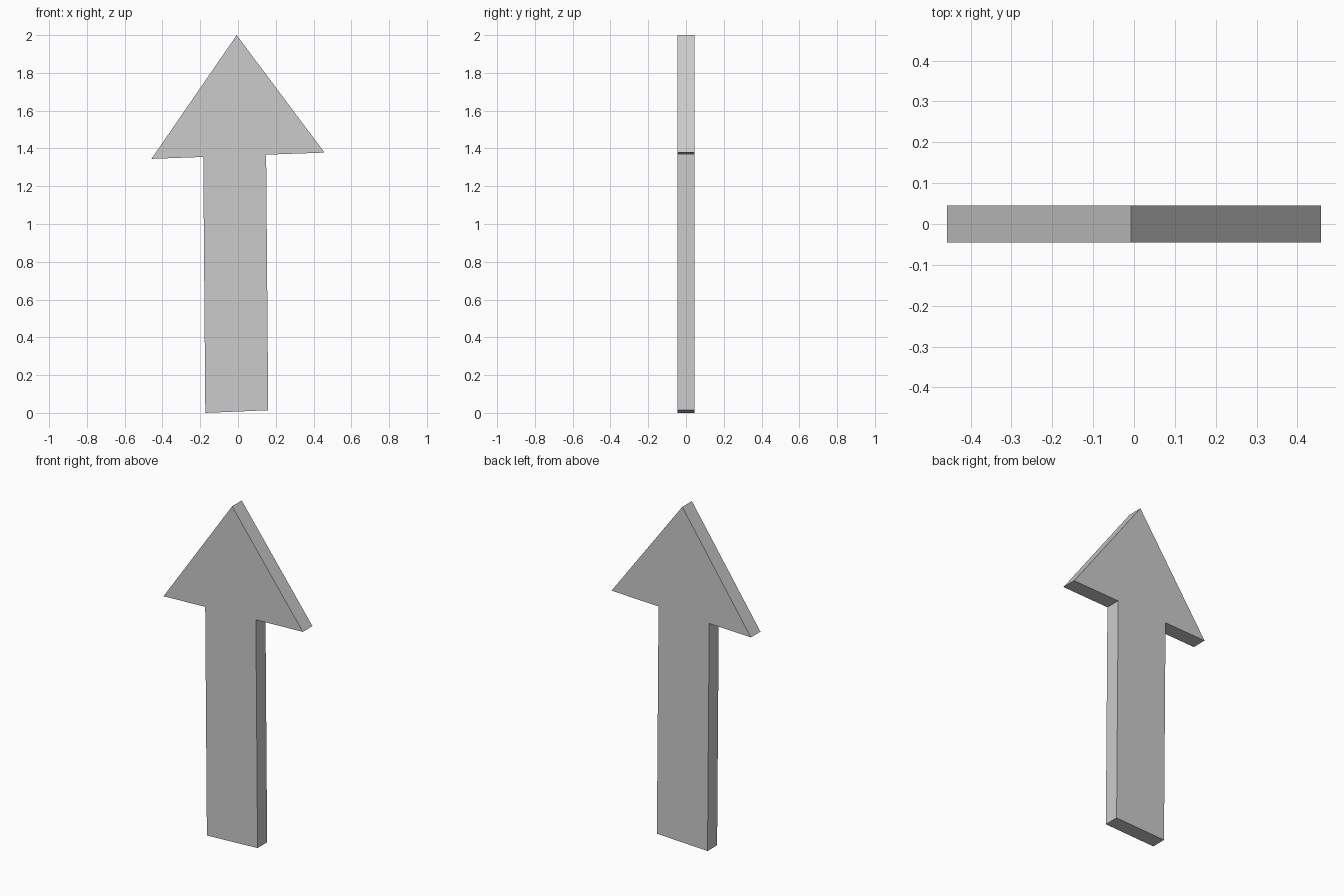
import bpy
import bmesh

if "Cube" in bpy.data.objects:
    bpy.data.objects.remove(bpy.data.objects["Cube"])

THICKNESS = 0.09

# Slightly crooked arrow outline (x, z), counter-clockwise seen from the front
OUTLINE = [
    (-0.173, 0.0), (0.16, 0.014),       # foot of the shaft
    (0.149, 1.367), (0.458, 1.378),     # right barb
    (-0.007, 2.0),                      # tip
    (-0.458, 1.345), (-0.184, 1.355),   # left barb
]


def extruded_plate(name, outline, thickness):
    bm = bmesh.new()
    face = bm.faces.new([bm.verts.new((x, -thickness / 2, z)) for x, z in outline])
    result = bmesh.ops.extrude_face_region(bm, geom=[face], use_keep_orig=True)
    moved = [g for g in result["geom"] if isinstance(g, bmesh.types.BMVert)]
    bmesh.ops.translate(bm, verts=moved, vec=(0, thickness, 0))
    bmesh.ops.recalc_face_normals(bm, faces=bm.faces)
    mesh = bpy.data.meshes.new(name)
    bm.to_mesh(mesh)
    bm.free()
    obj = bpy.data.objects.new(name, mesh)
    bpy.context.collection.objects.link(obj)
    return obj


# Flat arrow plate
extruded_plate("arrow", OUTLINE, THICKNESS)
